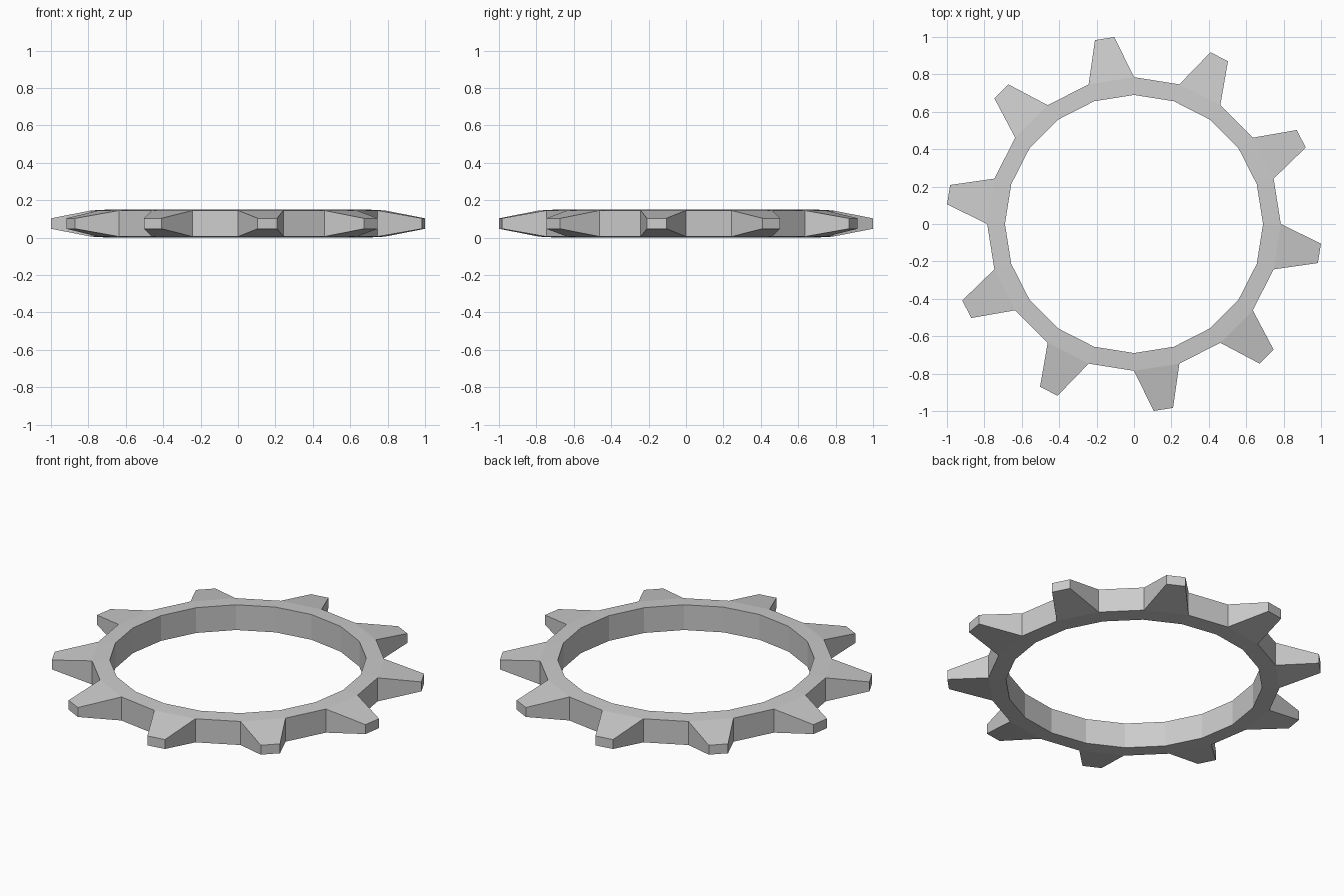
import bpy, bmesh
from math import cos, sin, radians

if "Cube" in bpy.data.objects:
    bpy.data.objects.remove(bpy.data.objects["Cube"])

TEETH = 10
STEP = 360 / (TEETH * 2)
MID = 0.075                                  # mid-height of the gear
INNER, ROOT, TIP = 0.69, 0.785, 1.005        # radii
H_INNER, H_ROOT, H_TIP = 0.075, 0.070, 0.028  # half thicknesses

bm = bmesh.new()


def pair(radius, angle, half):
    """Bottom and top vertex at one polar position."""
    a = radians(angle)
    x, y = radius * cos(a), radius * sin(a)
    return [bm.verts.new((x, y, MID + s * half)) for s in (-1, 1)]


def strip(a, b):
    """Vertical wall between two vertex pairs."""
    bm.faces.new((a[0], b[0], b[1], a[1]))


def caps(*pairs):
    """Matching bottom and top faces."""
    bm.faces.new([p[1] for p in pairs])
    bm.faces.new([p[0] for p in reversed(pairs)])


count = TEETH * 2
inner = [pair(INNER, i * STEP, H_INNER) for i in range(count)]
root = [pair(ROOT, i * STEP, H_ROOT) for i in range(count)]

for i in range(count):
    j = (i + 1) % count
    # Ring segment
    strip(inner[j], inner[i])
    caps(inner[i], root[i], root[j], inner[j])
    if i % 2:
        # Tapered tooth
        t0 = pair(TIP, (i + 1 / 3) * STEP, H_TIP)
        t1 = pair(TIP, (i + 2 / 3) * STEP, H_TIP)
        strip(root[i], t0)
        strip(t0, t1)
        strip(t1, root[j])
        caps(root[i], t0, t1, root[j])
    else:
        # Gap between teeth
        strip(root[i], root[j])

bmesh.ops.recalc_face_normals(bm, faces=bm.faces)
mesh = bpy.data.meshes.new("gear_ring")
bm.to_mesh(mesh)
bm.free()
bpy.context.collection.objects.link(bpy.data.objects.new("gear_ring", mesh))
